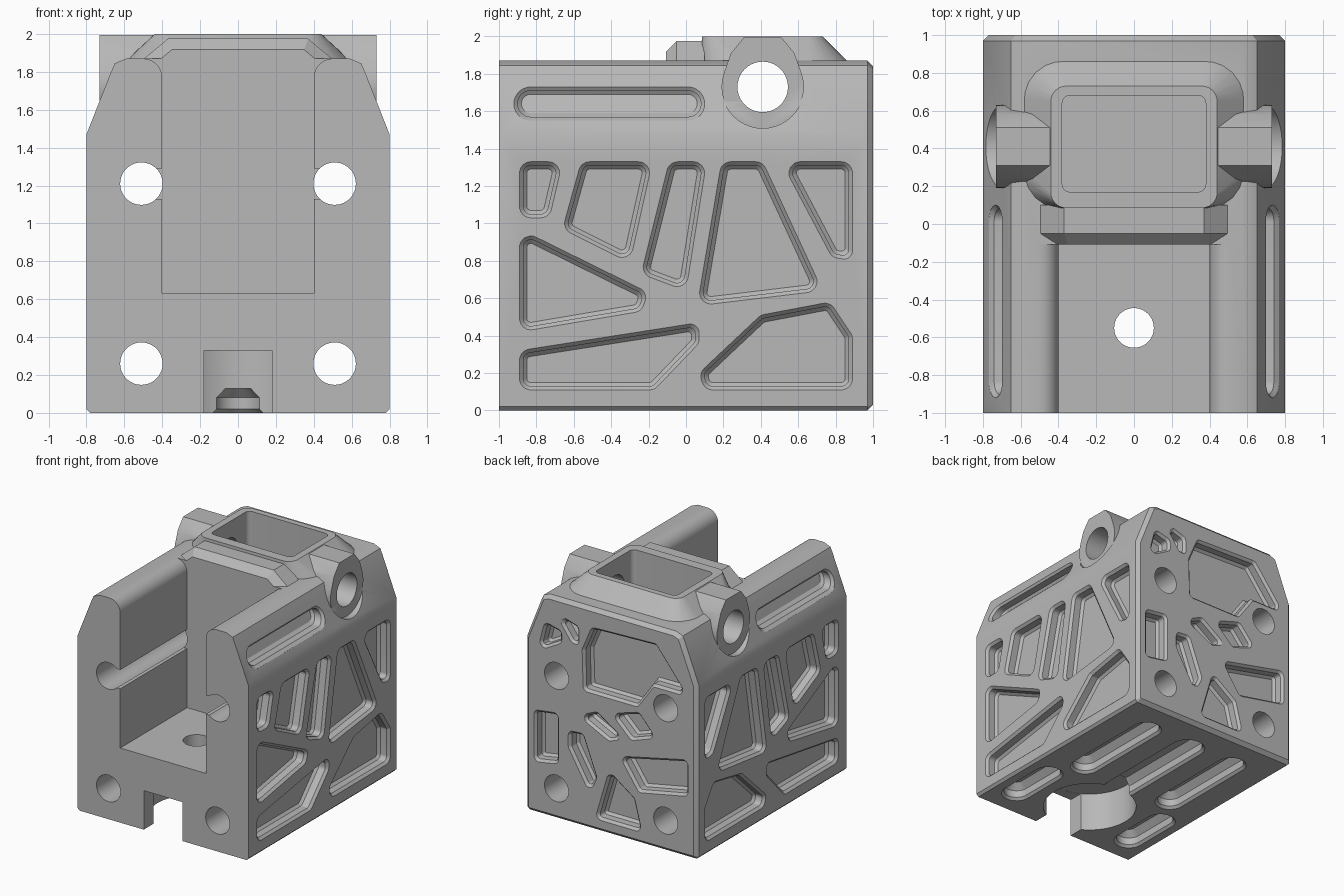
import bpy, bmesh, math
from mathutils import Vector

old = bpy.data.objects.get("Cube")
if old:
    bpy.data.objects.remove(old, do_unlink=True)

grey = bpy.data.materials.new("matte grey")
grey.use_nodes = True
grey.diffuse_color = (0.48, 0.48, 0.48, 1)
bsdf = next(n for n in grey.node_tree.nodes if n.type == 'BSDF_PRINCIPLED')
bsdf.inputs["Base Color"].default_value = grey.diffuse_color
bsdf.inputs["Roughness"].default_value = 0.7


# ---- outline helpers
def inset(pts, d):
    pts = [Vector(p) for p in pts]
    n = len(pts)
    area = sum(pts[i - 1].x * pts[i].y - pts[i].x * pts[i - 1].y for i in range(n))
    s = 1 if area > 0 else -1
    out = []
    for i, p in enumerate(pts):
        a = (p - pts[i - 1]).normalized()
        b = (pts[(i + 1) % n] - p).normalized()
        na, nb = Vector((-a.y, a.x)) * s, Vector((-b.y, b.x)) * s
        out.append(p + (na + nb) * d / (1 + na.dot(nb)))
    return out


def rounded(pts, r, steps=6):
    pts = [Vector(p) for p in pts]
    out = []
    for i, p in enumerate(pts):
        e1, e2 = pts[i - 1] - p, pts[(i + 1) % len(pts)] - p
        d1, d2 = e1.normalized(), e2.normalized()
        half = d1.angle(d2) / 2
        t = min(r / math.tan(half), 0.49 * min(e1.length, e2.length))
        c = p + (d1 + d2).normalized() * t / math.cos(half)
        va, vb = p + d1 * t - c, p + d2 * t - c
        for k in range(steps + 1):
            out.append(c + va.lerp(vb, k / steps).normalized() * va.length)
    return out


def rect(u0, u1, v0, v1):
    return [(u0, v0), (u1, v0), (u1, v1), (u0, v1)]


def circle(u, v, r, n=40):
    return [(u + r * math.cos(2 * math.pi * k / n), v + r * math.sin(2 * math.pi * k / n)) for k in range(n)]


def mirrored(half):
    return list(half) + [(-u, v) for u, v in reversed(half)]


# ---- solid helpers
def loft(name, axis, loops):
    """loops: list of (position along axis, outline)"""
    place = {'x': lambda u, v, w: (w, u, v), 'y': lambda u, v, w: (u, w, v),
             'z': lambda u, v, w: (u, v, w)}[axis]
    bm = bmesh.new()
    rings = [[bm.verts.new(place(p[0], p[1], w)) for p in pts] for w, pts in loops]
    for a, b in zip(rings, rings[1:]):
        for i in range(len(a)):
            bm.faces.new((a[i - 1], a[i], b[i], b[i - 1]))
    bm.faces.new(rings[0])
    bm.faces.new(rings[-1])
    bmesh.ops.recalc_face_normals(bm, faces=bm.faces)
    me = bpy.data.meshes.new(name)
    bm.to_mesh(me)
    bm.free()
    ob = bpy.data.objects.new(name, me)
    bpy.context.collection.objects.link(ob)
    me.materials.append(grey)
    return ob


def combine(ob, op='DIFFERENCE'):
    mod = body.modifiers.new("combine", 'BOOLEAN')
    mod.operation, mod.object, mod.solver = op, ob, 'EXACT'
    bpy.context.view_layer.objects.active = body
    bpy.ops.object.modifier_apply(modifier=mod.name)
    bpy.data.objects.remove(ob, do_unlink=True)


def pocket(axis, pts, face, into, depth=0.1, r=0.06, lip=0.02, fillet=0.02, slope=0):
    """Recess with a bevelled lip and softened floor; into = direction of depth"""
    wall, floor = inset(pts, lip), inset(pts, lip + fillet)
    top = rounded(pts, r)
    ob = loft("pocket_cutter", axis, [
        (face - into * 0.1, top), (face, top),
        (face + into * lip, rounded(wall, max(r - lip, 0.01))),
        (face + into * (depth - fillet), rounded(wall, max(r - lip, 0.01))),
        (face + into * depth, rounded(floor, max(r - lip - fillet, 0.005)))])
    if slope:
        for v in ob.data.vertices:
            v.co.x += into * slope * (v.co.z - 1.64)
    combine(ob)


# ---- main block with sloped shoulders
half = [(0.78, 0), (0.8, 0.02), (0.8, 1.47), (0.67, 1.8), (0.65, 1.845), (0.59, 1.87)]
profile = mirrored(half)
body = loft("mount_body", 'y', [(-1, profile), (0.97, profile), (1, inset(profile, 0.03))])

# collar around the top opening, front wall plate, side lugs
base = rounded(rect(-0.58, 0.58, 0.08, 0.86), 0.2)
crown = rounded(rect(-0.44, 0.44, 0.085, 0.73), 0.08)
combine(loft("collar", 'z', [(1.7, base), (1.87, base), (2.0, crown)]), 'UNION')
plate = mirrored([(0.52, 1.5), (0.52, 1.85), (0.37, 1.975)])
combine(loft("wall_plate", 'y', [(-0.11, inset(plate, 0.06)), (-0.05, plate), (0.1, plate)]), 'UNION')

LY, LZ = 0.41, 1.73
lug = [(LY + 0.22 * math.cos(math.radians(a)), LZ + 0.22 * math.sin(math.radians(a)))
       for a in range(-200, 21, 10)] + [(LY + 0.17, 1.91), (LY + 0.1, 1.995), (LY - 0.1, 1.995), (LY - 0.17, 1.91)]
for s in (-1, 1):
    combine(loft("lug", 'x', [(s * 0.41, lug), (s * 0.73, lug)]), 'UNION')
    seat = circle(LY, LZ, 0.221)
    combine(loft("lug_seat", 'x', [(s * 0.731, seat), (s, seat)]))

# front channel with rounded upper lips
lip = [(0.4, 0.63)] + [(0.5 - 0.1 * math.cos(a * math.pi / 16), 1.77 + 0.1 * math.sin(a * math.pi / 16))
                       for a in range(9)] + [(0.52, 1.875), (0.52, 2.2)]
channel = mirrored(lip)
combine(loft("channel", 'y', [(-1.2, channel), (-0.108, channel)]))

# bolt holes along the depth, the upper pair open to the channel
for s in (-1, 1):
    for z in (0.26, 1.21):
        bore = circle(s * 0.51, z, 0.112)
        combine(loft("bolt_hole", 'y', [(-1.2, bore), (1.2, bore)]))
    gap = rect(s * 0.45 - 0.07, s * 0.45 + 0.07, 1.13, 1.29)
    combine(loft("bolt_gap", 'y', [(-1.2, gap), (-0.11, gap)]))

# top opening and cross bore through the lugs
well = rounded(rect(-0.38, 0.38, 0.17, 0.68), 0.04)
combine(loft("well", 'z', [(1.1, well), (2.2, well)]))
bore = circle(LY, LZ, 0.135)
combine(loft("cross_bore", 'x', [(-1.2, bore), (1.2, bore)]))

# underside: round seat, front notch, floor hole, grooves
seat = circle(0, -0.55, 0.37, 64)
combine(loft("round_seat", 'z', [(-0.2, seat), (0.33, seat)]))
notch = rect(-0.18, 0.18, -0.2, 0.329)
combine(loft("notch", 'y', [(-1.2, notch), (-0.55, notch)]))
hole = circle(0, -0.55, 0.105)
combine(loft("floor_hole", 'z', [(0.2, hole), (0.8, hole)]))
grooves = [(0, -0.3, 0.8, 0.14)]
for s in (-1, 1):
    grooves += [(s * 0.44, -0.2, 0.8, 0.12), (s * 0.585, -0.88, -0.25, 0.12)]
for x, y0, y1, w in grooves:
    pocket('z', rect(x - w, x + w, y0, y1), 0, 1, depth=0.13, r=w, fillet=0.05)

# lattice pockets on both sides, as (y, z) corners
side_pockets = [
    [(-.89, 1.33), (-.66, 1.33), (-.73, 1.03), (-.89, 1.03)],
    [(-.56, 1.33), (-.18, 1.33), (-.3, .79), (-.66, .97)],
    [(-.09, 1.33), (.11, 1.33), (0, .64), (-.24, .73)],
    [(.19, 1.33), (.41, 1.33), (.73, .64), (.06, .56)],
    [(.51, 1.33), (.89, 1.33), (.89, .8), (.78, .82)],
    [(-.89, .97), (-.2, .63), (-.24, .53), (-.89, .42)],
    [(-.89, .32), (.07, .47), (.07, .36), (-.17, .11), (-.89, .11)],
    [(.4, .51), (.77, .58), (.89, .4), (.89, .11), (.1, .11), (.07, .2)]]
for s in (-1, 1):
    for pts in side_pockets:
        pocket('x', pts, s * 0.8, -s)
    pocket('x', rect(-0.92, 0.1, 1.55, 1.73), s * 0.733, -s, r=0.09, slope=0.39)

# lattice pockets on the back, as (x, z) corners
back_pockets = [
    [(.18, 1.71), (-.42, 1.73), (-.67, 1.42), (-.66, 1.36), (-.4, 1.36), (-.25, 1.15), (.26, 1.15), (.27, 1.5)],
    [(.62, 1.64), (.46, 1.6), (.46, 1.5), (.69, 1.37)],
    [(.53, 1.75), (.3, 1.68), (.3, 1.52), (.37, 1.53)],
    [(.72, .87), (.49, .9), (.49, .47), (.72, .43)],
    [(.4, .78), (.26, .79), (.13, .45), (.2, .3), (.4, .64)],
    [(.31, .93), (.13, 1.01), (-.12, .84), (.02, .79)],
    [(0, 1.03), (-.26, 1.11), (-.42, .93), (-.19, .85)],
    [(-.08, .69), (-.72, .83), (-.72, .52), (-.26, .43)],
    [(.02, .54), (-.22, .37), (-.29, .1), (.15, .1)]]
for pts in back_pockets:
    pocket('y', pts, 1, -1, r=0.045)

# smooth curved walls, keep machined edges crisp
bpy.ops.object.select_all(action='DESELECT')
body.select_set(True)
bpy.context.view_layer.objects.active = body
bpy.ops.object.shade_smooth_by_angle(angle=math.radians(25))
